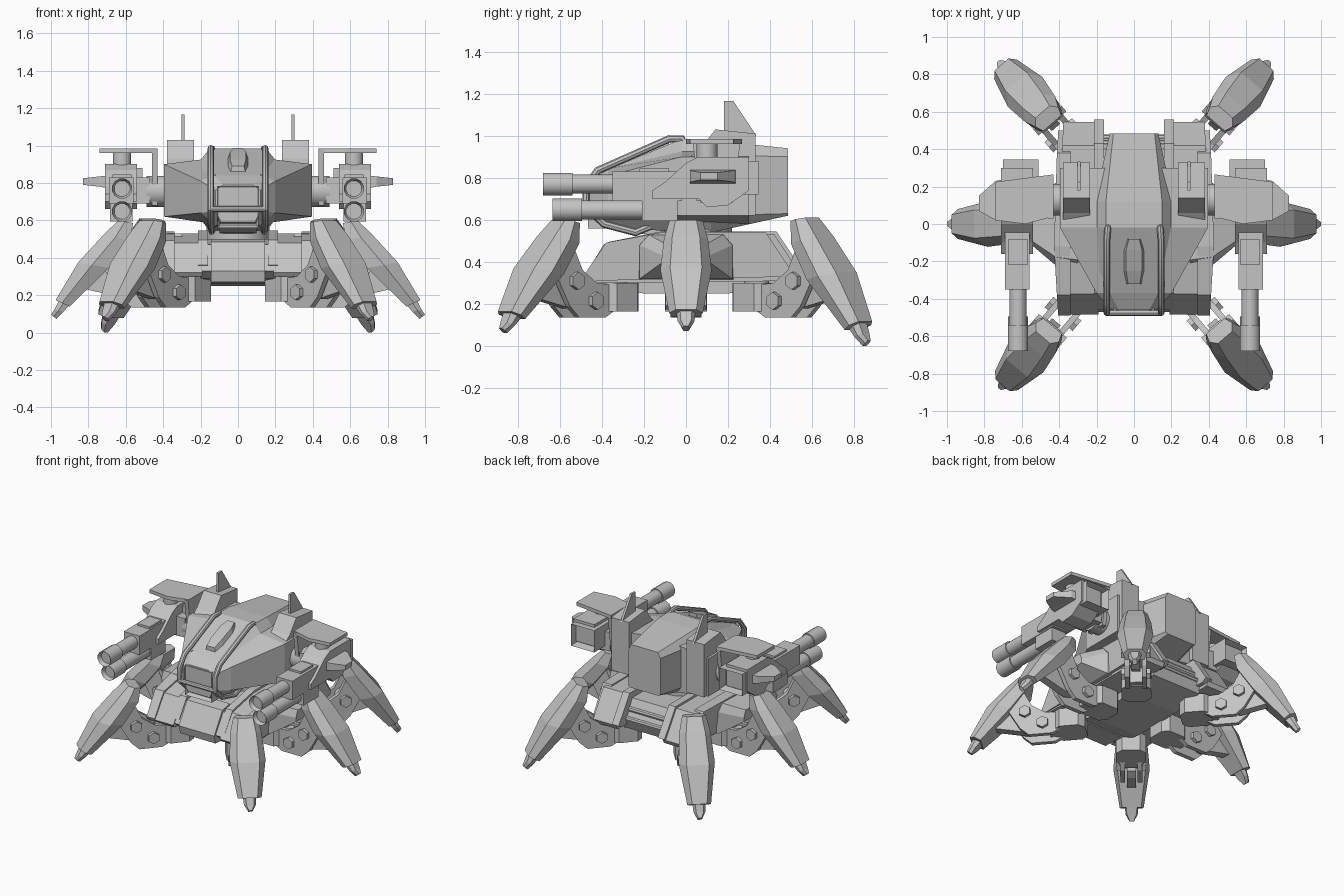
import bpy, bmesh, math
from mathutils import Vector, Matrix

if "Cube" in bpy.data.objects:
    bpy.data.objects.remove(bpy.data.objects["Cube"])

grey = bpy.data.materials.new("plain_grey")
grey.diffuse_color = (0.55, 0.55, 0.55, 1)
grey.use_nodes = True
grey.node_tree.nodes["Principled BSDF"].inputs["Base Color"].default_value = grey.diffuse_color
I = Matrix.Identity(4)


def finish(name, bm, mirror=False, M=I, smooth=False):
    bm.transform(M)
    bmesh.ops.recalc_face_normals(bm, faces=bm.faces[:])
    me = bpy.data.meshes.new(name)
    bm.to_mesh(me)
    bm.free()
    me.materials.append(grey)
    ob = bpy.data.objects.new(name, me)
    bpy.context.collection.objects.link(ob)
    if smooth:
        bpy.ops.object.select_all(action='DESELECT')
        ob.select_set(True)
        bpy.context.view_layer.objects.active = ob
        bpy.ops.object.shade_smooth_by_angle(angle=math.radians(40))
    if mirror:
        ob.modifiers.new("mirror", 'MIRROR')
    return ob


def loft(name, rings, mirror=False, M=I, inset=None, smooth=False):
    """Skin equal rings of points; inset = (margin, depth) recesses the last cap."""
    bm = bmesh.new()
    vs = [[bm.verts.new(p) for p in r] for r in rings]
    n = len(vs[0])
    for a, b in zip(vs, vs[1:]):
        for i in range(n):
            j = (i + 1) % n
            bm.faces.new((a[i], a[j], b[j], b[i]))
    bm.faces.new(vs[0][::-1])
    cap = bm.faces.new(vs[-1])
    bmesh.ops.recalc_face_normals(bm, faces=bm.faces[:])
    if inset:
        bmesh.ops.inset_region(bm, faces=[cap], thickness=inset[0])
        off = cap.normal * inset[1]
        for v in cap.verts:
            v.co -= off
    return finish(name, bm, mirror, M, smooth)


def prism(name, axis, prof, lo, hi, **k):
    f = {'x': lambda a, b, t: (t, a, b), 'y': lambda a, b, t: (a, t, b),
         'z': lambda a, b, t: (a, b, t)}[axis]
    return loft(name, [[f(a, b, t) for a, b in prof] for t in (lo, hi)], **k)


def box(name, x, y, z, **k):
    return prism(name, 'y', [(x[0], z[0]), (x[1], z[0]), (x[1], z[1]), (x[0], z[1])], *y, **k)


def cyl(name, axis, c, r, lo, hi, n=16, **k):
    prof = [(c[0] + r * math.cos(2 * math.pi * (i + .5) / n),
             c[1] + r * math.sin(2 * math.pi * (i + .5) / n)) for i in range(n)]
    return prism(name, axis, prof, lo, hi, smooth=n > 8, **k)


def tube(name, pts, r, mirror=False):
    cu = bpy.data.curves.new(name, 'CURVE')
    cu.dimensions, cu.bevel_depth, cu.bevel_resolution, cu.use_fill_caps = '3D', r, 2, True
    sp = cu.splines.new('POLY')
    sp.points.add(len(pts) - 1)
    for p, q in zip(sp.points, pts):
        p.co = (*q, 1)
    tmp = bpy.data.objects.new(name, cu)
    bm = bmesh.new()
    bpy.context.collection.objects.link(tmp)
    dg = bpy.context.evaluated_depsgraph_get()
    bm.from_mesh(bpy.data.meshes.new_from_object(tmp.evaluated_get(dg)))
    bpy.data.objects.remove(tmp)
    finish(name, bm, mirror, smooth=True)


# Turret hull: narrow eight-sided spine from nose to tail
hull = []
for y, a, t, b, s, l, c, u in [(-.46, .08, .79, .12, .76, .65, .09, .59),
                               (-.37, .13, .84, .20, .81, .64, .12, .57),
                               (-.02, .15, .985, .21, .91, .62, .15, .54),
                               (.12, .15, .98, .21, .91, .62, .15, .54),
                               (.485, .11, .94, .13, .90, .63, .11, .62)]:
    half = [(a, t), (b, s), (b, l), (c, u)]
    hull.append([(x, y, z) for x, z in half] + [(-x, y, z) for x, z in half[::-1]])
loft("turret_hull", hull)

# Cheeks: wedges swelling from the nose to the shoulder
loft("turret_cheek", [[(.12, y, zt + .035), (x, y, zt), (x, y, zb), (.12, y, zb - .04)]
                      for y, x, zt, zb in ((-.37, .2, .81, .64), (-.02, .395, .90, .62), (.30, .395, .90, .62))],
     mirror=True)

# Nose intake, raised hatch and guard rails
box("nose_intake", (-.11, .11), (-.3, -.465), (.56, .78), inset=(.02, .03))
prism("nose_chin", 'x', [(-.42, .57), (-.24, .535), (-.1, .53), (-.1, .6), (-.42, .62)], -.1, .1)
loft("hatch", [[(sx * w * k, y, z + h) for sx, k, h in
                ((-1, 1, -.03), (1, 1, -.03), (1, .7, .025), (-1, .7, .025))]
               for y, w, z in ((-.32, .045, .865), (-.25, .06, .90), (-.14, .06, .943), (-.08, .04, .962))])
tube("guard_rail", [(.14, 0, .94), (.14, -.02, .985), (.145, -.08, .985), (.145, -.42, .835),
                    (.145, -.475, .76), (.145, -.475, .66), (.145, -.39, .58),
                    (.14, -.24, .54), (.14, -.17, .57)], .018, True)
tube("guard_crossbar", [(-.145, -.475, .66), (.145, -.475, .66)], .016)

# Tall sensor housings and fins behind the shoulders
prism("sensor_housing", 'x', [(.02, .62), (.02, .90), (.06, .93), (.14, 1.03), (.33, 1.01), (.33, .62)],
      .235, .38, mirror=True)
prism("antenna_fin", 'x', [(.18, 1.0), (.18, 1.165), (.225, 1.165), (.335, 1.0)], .287, .303, mirror=True)

# Shoulder joint and hanging bracket
cyl("shoulder_joint", 'x', (.13, .755), .085, .34, .49, mirror=True)
prism("bracket_arm", 'x', [(.03, .98), (.26, .98), (.22, .68), (.07, .68)], .43, .46, mirror=True)
prism("bracket_plate", 'z', [(.43, .04), (.43, .265), (.74, .225), (.74, .02), (.58, .0)],
      .96, .985, mirror=True)
cyl("bracket_post", 'z', (.62, .1), .05, .88, .965, mirror=True)

# Weapon pods with recessed rear vents
prism("pod_body", 'x', [(-.16, .70), (-.16, .74), (-.1, .78), (0, .87), (.06, .90), (.3, .90), (.3, .74),
                        (.2, .67), (.1, .66), (.06, .70)], .54, .71, mirror=True)
box("pod_vent", (.51, .70), (.12, .345), (.72, .88), mirror=True, inset=(.022, .06))
loft("pod_side_fin", [[(x, a, lo), (x, b, lo), (x, b, hi), (x, a, hi)] for x, a, b, lo, hi in
                      ((.69, .02, .24, .77, .84), (.74, .02, .23, .78, .835), (.83, .07, .15, .79, .825))], mirror=True)
box("pod_inner_block", (.47, .56), (.05, .22), (.69, .83), mirror=True)
box("receiver", (.56, .69), (-.35, -.02), (.69, .83), mirror=True)
box("receiver_cap", (.57, .67), (-.22, -.08), (.82, .845), mirror=True)
box("lower_receiver", (.565, .685), (-.21, -.04), (.595, .70), mirror=True)

# Twin barrels with wider muzzles
for z, tip in ((.77, -.68), (.648, -.635)):
    cyl("barrel", 'y', (.62, z), .046, tip + .1, -.1, mirror=True)
    cyl("muzzle", 'y', (.62, z), .055, tip + .14, tip, n=12, mirror=True, inset=(.012, .03))

# Chassis: core, fenders, ribs and turntable
core = [(-.42, .29), (-.47, .33), (-.38, .47), (-.14, .5), (.4, .5), (.47, .36), (.44, .29), (.2, .25), (-.2, .25)]
prism("chassis_core", 'x', core, -.2, .2)
fender = [(-.47, .30), (-.485, .32), (-.375, .48), (-.12, .53), (.42, .53), (.545, .34), (.53, .31)]
loft("fender", [[(.19, y, z) for y, z in fender],
                [(.40 - .04 * max(y, 0), y, z) for y, z in fender]], mirror=True)
prism("fender_rib", 'x', [(-.46, .36), (-.37, .495), (-.12, .545), (.43, .545), (.56, .35), (.52, .33)],
      .16, .215, mirror=True)
rib = [(-.48, .31), (-.49, .33), (-.38, .492), (-.12, .54), (.38, .54), (.50, .36), (.50, .33)]
loft("outer_rib", [[(.34, y, z) for y, z in rib],
                   [(.435 - .06 * abs(y), y, z) for y, z in rib]], mirror=True)
prism("front_plate", 'x', [(-.47, .27), (-.485, .33), (-.39, .485), (-.3, .50), (-.3, .26)], -.145, .145)
cyl("turntable", 'z', (0, .05), .17, .46, .6, n=24)
loft("side_mount", [[(x, -w, lo), (x, w, lo), (x, w, hi - .05), (x, w * .8, hi), (x, -w * .8, hi), (x, -w, hi - .05)]
                    for x, w, lo, hi in ((.3, .24, .31, .53), (.42, .22, .32, .53), (.55, .11, .40, .48))], mirror=True)
for z in (.37, .43):
    tube("rear_pipe", [(-.2, .46 - (z - .37) * .5, z), (.2, .46 - (z - .37) * .5, z)], .018)


def ring(od, oz, nd, nz, w, k=.62):
    """Six-sided leg section: flat outer ridge, wide middle, inner face."""
    md, mz = (od * .55 + nd * .45), (oz * .55 + nz * .45)
    return [(od, -w * k, oz), (od, w * k, oz), (md, w, mz), (nd, w * .8, nz), (nd, -w * .8, nz), (md, -w, mz)]


# Legs: the same set of parts swung to front, middle and rear
armour = [(.35, .60, .27, .585, .08), (.43, .52, .29, .49, .105), (.565, .37, .40, .34, .122),
          (.685, .165, .61, .13, .08)]
foot = [(.65, .20, .58, .17, .05), (.69, .115, .645, .10, .04), (.71, .085, .68, .062, .016)]
link = [(.06, .17), (.12, .135), (.28, .135), (.34, .19), (.42, .33), (.40, .42), (.31, .46), (.26, .36), (.17, .30), (.06, .29)]
hip_plan = [(-.10, -.06), (-.06, -.1), (.07, -.1), (.11, -.06), (.11, .06), (.07, .1), (-.06, .1), (-.10, .06)]
for side, hip, aim, stretch, top in (("front", (.26, -.34), (.45, -.53), 1.0, .6),
                                     ("middle", (.29, 0), (1, 0), .98, .6),
                                     ("rear", (.26, .335), (.46, .53), 1.135, .611)):
    M = Matrix.Translation((hip[0], hip[1], 0)) @ Matrix.Rotation(math.atan2(aim[1], aim[0]), 4, 'Z')
    kw = dict(mirror=True, M=M)
    for part, stations in (("armour", armour), ("foot", foot)):
        loft(f"{side}_leg_{part}", [ring(a, top - (.6 - b) * stretch, c, top - (.6 - d) * stretch, w)
                                    for a, b, c, d, w in stations], **kw)
    prism(f"{side}_hip_block", 'z', hip_plan, .165, .30, **kw)
    cyl(f"{side}_hip_pivot", 'z', (0, 0), .06, .28, .36, **kw)
    box(f"{side}_hip_fork", (.02, .15), (-.05, .05), (.17, .28), **kw)
    for s in (-1, 1):
        prism(f"{side}_leg_link", 'y', link, s * .042, s * .074, **kw)
        for d, z in ((.185, .215), (.305, .31)):
            cyl(f"{side}_leg_bolt", 'y', (d, z), .042, s * .07, s * .098, n=6, **kw)
    cyl(f"{side}_knee_pin", 'y', (.305, .31), .045, -.05, .05, **kw)
    prism(f"{side}_leg_piston", 'y', [(.24, .2), (.3, .18), (.56, .24), (.5, .33), (.3, .34)], -.03, .03, **kw)
